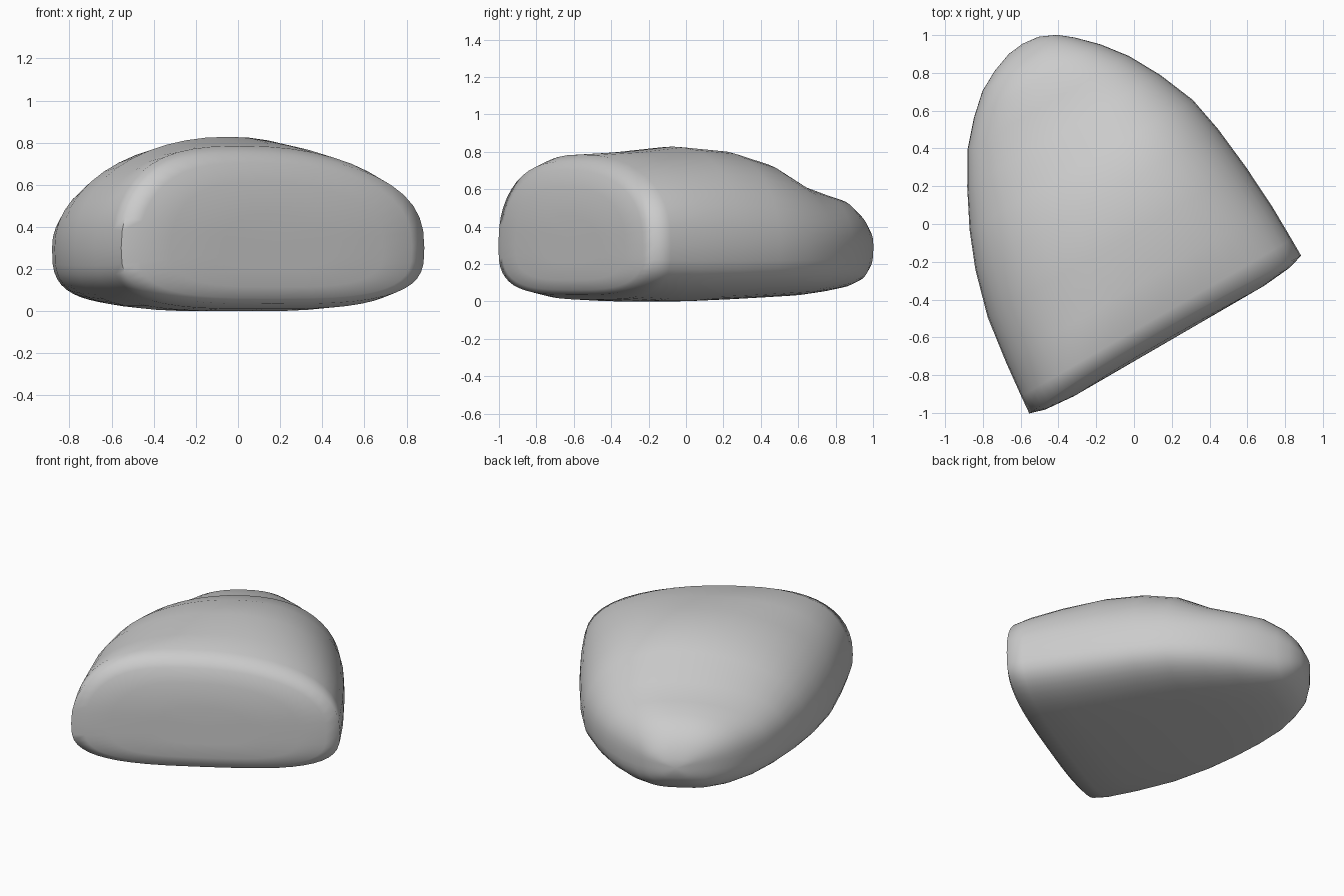
import bpy, bmesh, math

if "Cube" in bpy.data.objects:
    bpy.data.objects.remove(bpy.data.objects["Cube"])

# Local frame: u runs along the flat cut face, v runs back from it
D, N, O = (0.865, 0.502), (-0.502, 0.865), (0.165, -0.585)
ZM, SEG = 0.30, 48


def to_world(u, v, z):
    return (O[0] + D[0] * u + N[0] * v, O[1] + D[1] * u + N[1] * v, z)


def section(v, ul, ur, zt, zb, skew, power, scale=1.0, lean=0.0):
    """D-shaped slice: skewed dome on top, flatter underside."""
    c, h = (ul + ur) / 2, (ur - ul) / 2
    pts = []
    for i in range(SEG):
        a = 2 * math.pi * i / SEG
        ca, sa = math.cos(a), math.sin(a)
        e = 2 / power if sa >= 0 else 2 / 3.2
        x = math.copysign(abs(ca) ** e, ca)
        y = math.copysign(abs(sa) ** e, sa)
        x = (x + skew * (1 - x * x) * max(y, 0)) * scale
        y *= scale
        z = ZM + y * ((zt - ZM) if y > 0 else (ZM - zb))
        pts.append(to_world(c + h * x, v + lean * max(0, z - 0.4) ** 2, z))
    return pts


# v, left, right, top, bottom, dome skew, dome squareness
slices = [
    (0.00, -.832, .832, .75, .035, -.16, 2.4), (0.10, -.823, .832, .785, .01, -.16, 2.4),
    (0.30, -.802, .830, .80, .0, .0, 2.3), (0.55, -.767, .815, .828, .0, .06, 2.15),
    (0.80, -.697, .788, .805, .01, .1, 2.1), (1.00, -.617, .75, .745, .02, .12, 2.1),
    (1.20, -.515, .668, .63, .03, .14, 2.2), (1.37, -.415, .575, .58, .05, .12, 2.3),
    (1.50, -.300, .475, .55, .07, .08, 2.3), (1.60, -.190, .375, .49, .10, .0, 2.3),
    (1.66, -.080, .300, .42, .15, .0, 2.3), (1.70, .030, .210, .34, .21, .0, 2.3)]

# Cut face (shallow bulge, top edge rounded back), then body slices to the tail
face = slices[0][1:]
rings = [section(-0.04, *face, scale=0.35, lean=0.3),
         section(-0.04, *face, scale=0.7, lean=0.3),
         section(-0.025, *face, scale=0.9, lean=0.3),
         section(0.0, *face, lean=0.25)]
rings += [section(*s) for s in slices[1:]]

bm = bmesh.new()
loops = [[bm.verts.new(p) for p in r] for r in rings]
for a, b in zip(loops, loops[1:]):
    for i in range(SEG):
        j = (i + 1) % SEG
        bm.faces.new((a[i], a[j], b[j], b[i]))
for loop, tip in ((loops[0], to_world(0, -0.04, 0.33)),
                  (loops[-1], to_world(0.12, 1.71, 0.28))):
    t = bm.verts.new(tip)
    for i in range(SEG):
        bm.faces.new((loop[i], loop[(i + 1) % SEG], t))
bmesh.ops.recalc_face_normals(bm, faces=bm.faces)

mesh = bpy.data.meshes.new("boulder")
bm.to_mesh(mesh)
bm.free()
boulder = bpy.data.objects.new("boulder", mesh)
bpy.context.collection.objects.link(boulder)
bpy.context.view_layer.objects.active = boulder
boulder.select_set(True)
bpy.ops.object.shade_smooth_by_angle(angle=math.radians(75))
